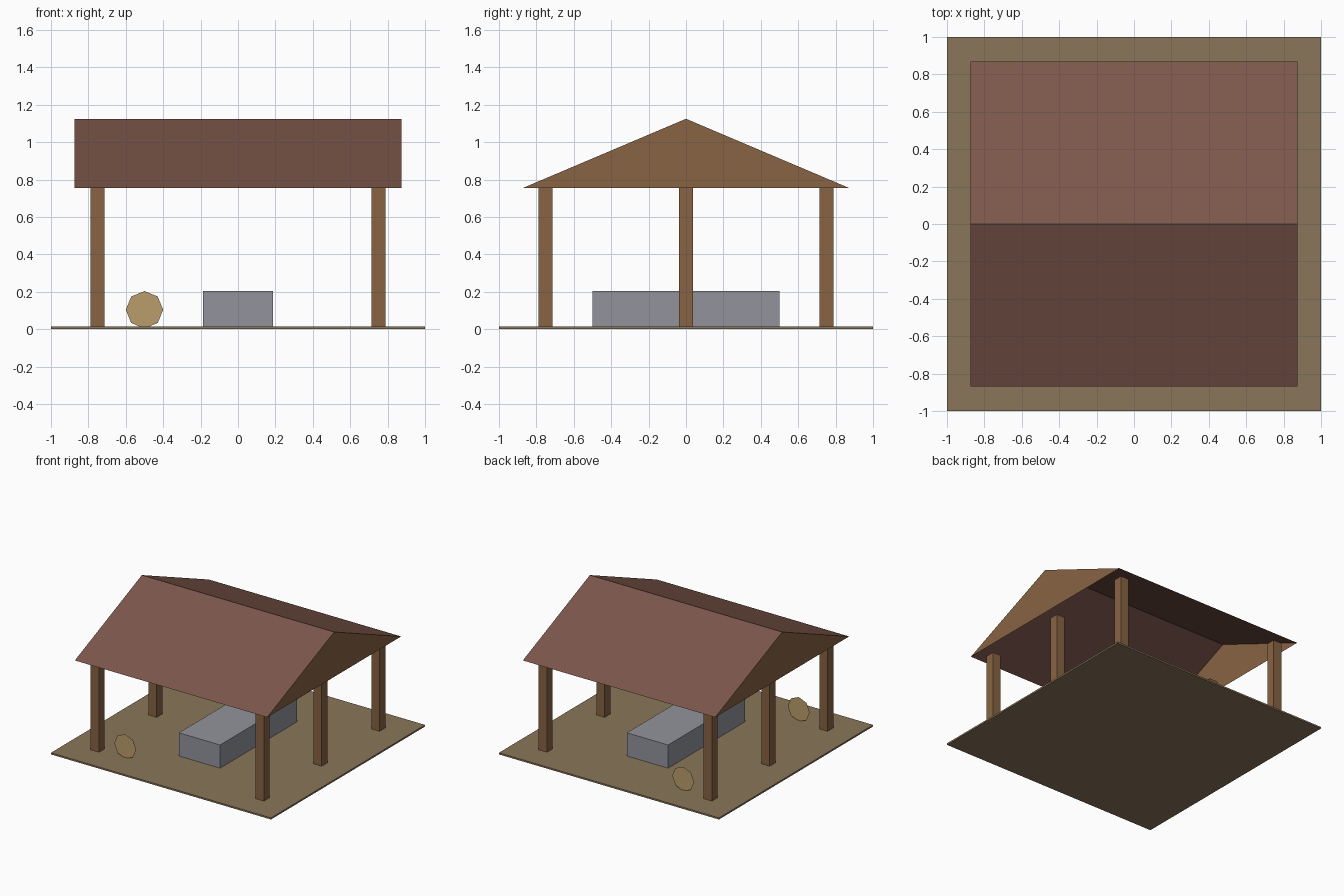
import bpy
import bmesh
from math import cos, sin, tau

if "Cube" in bpy.data.objects:
    bpy.data.objects.remove(bpy.data.objects["Cube"], do_unlink=True)

FLOOR = 0.006
EAVE_Z, RIDGE_Z = 0.756, 1.125
HALF_X, HALF_Y = 0.874, 0.87


def material(name, rgb):
    """Flat colour given as 0-255 sRGB, stored linear."""
    linear = [((c / 255 + 0.055) / 1.055) ** 2.4 for c in rgb]
    mat = bpy.data.materials.new(name)
    mat.use_nodes = True
    bsdf = mat.node_tree.nodes["Principled BSDF"]
    bsdf.inputs["Base Color"].default_value = (*linear, 1)
    mat.diffuse_color = (*linear, 1)
    return mat


earth = material("earth", (138, 118, 90))
wood = material("wood", (135, 99, 66))
roof_red = material("roof_brown", (124, 87, 75))
stone = material("grey_stone", (146, 148, 156))
straw = material("straw", (186, 158, 107))


def add_object(name, bm, mat):
    mesh = bpy.data.meshes.new(name)
    bm.to_mesh(mesh)
    bm.free()
    mesh.materials.append(mat)
    obj = bpy.data.objects.new(name, mesh)
    bpy.context.collection.objects.link(obj)
    return obj


def box(name, x, y, z0, z1, width, depth, mat):
    bm = bmesh.new()
    bmesh.ops.create_cube(bm, size=1)
    bmesh.ops.scale(bm, vec=(width, depth, z1 - z0), verts=bm.verts)
    bmesh.ops.translate(bm, vec=(x, y, (z0 + z1) / 2), verts=bm.verts)
    return add_object(name, bm, mat)


def sheet(name, points, mat):
    bm = bmesh.new()
    bm.faces.new([bm.verts.new(p) for p in points])
    return add_object(name, bm, mat)


# Ground slab and central block
box("ground", 0, 0, 0, 0.0135, 2, 2, earth)
box("stone_block", 0, 0, FLOOR, 0.204, 0.375, 1, stone)

# Three posts along each side
for side, x in (("left", 0.75), ("right", -0.75)):
    for place, y in (("front", -0.75), ("middle", 0), ("back", 0.75)):
        box(f"{place}_{side}_post", x, y, FLOOR, EAVE_Z, 0.075, 0.075, wood)

# Thin roof slopes, facing outward
for name, s in (("front", -1), ("back", 1)):
    sheet(f"{name}_roof_slope",
          [(s * HALF_X, s * HALF_Y, EAVE_Z), (-s * HALF_X, s * HALF_Y, EAVE_Z),
           (-s * HALF_X, 0, RIDGE_Z), (s * HALF_X, 0, RIDGE_Z)], roof_red)

# Triangular gable ends
for name, s in (("left", 1), ("right", -1)):
    sheet(f"{name}_gable",
          [(s * HALF_X, -s * HALF_Y, EAVE_Z), (s * HALF_X, s * HALF_Y, EAVE_Z),
           (s * HALF_X, 0, RIDGE_Z)], wood)

# Upright eight-sided straw targets
for name, y in (("front", -0.75), ("back", 0.75)):
    sheet(f"{name}_straw_target",
          [(-0.5 + 0.1 * cos(tau * i / 8), y, 0.1 + FLOOR - 0.002 + 0.1 * sin(tau * i / 8))
           for i in range(8)], straw)
